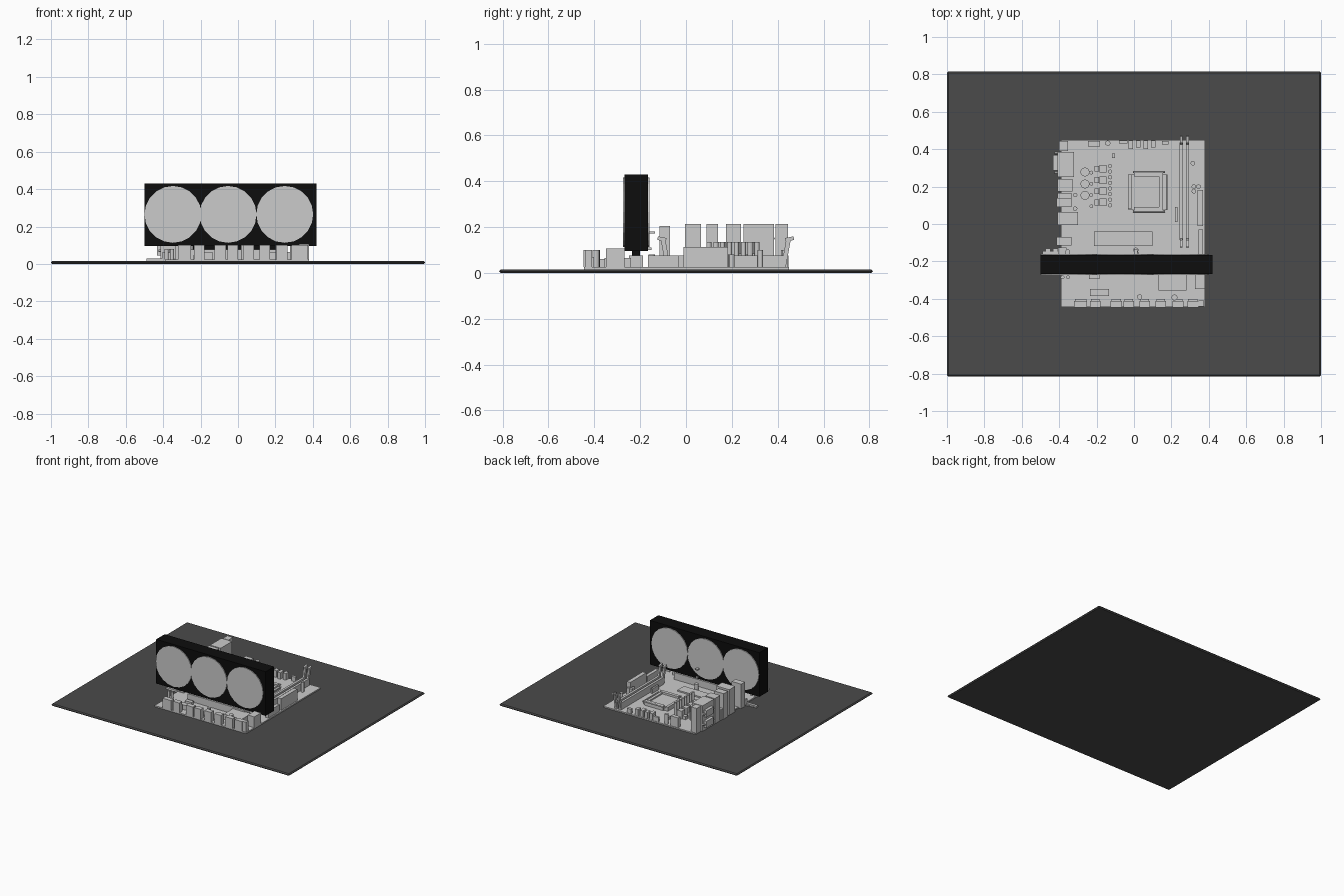
import bpy, math

def material(name, v):
    m = bpy.data.materials.new(name)
    m.diffuse_color = (v, v, v, 1)
    return m

DARK, BLACK = material("dark_grey", 0.07), material("black", 0.004)
TOP = 0.025  # top surface of the circuit board

def box(name, x, y, z, mat=None, bevel=0, rot=(0, 0, 0)):
    """Box from (min, max) ranges."""
    bpy.ops.mesh.primitive_cube_add(size=1, location=[sum(r) / 2 for r in (x, y, z)], rotation=rot)
    o = bpy.context.object
    o.name = name
    o.scale = [r[1] - r[0] for r in (x, y, z)]
    bpy.ops.object.transform_apply(location=False, rotation=False, scale=True)
    if mat:
        o.data.materials.append(mat)
    if bevel:
        b = o.modifiers.new("Bevel", 'BEVEL')
        b.width, b.segments = bevel, 1
    return o

def cyl(name, loc, r, h, sides=16, rot=(0, 0, 0)):
    bpy.ops.mesh.primitive_cylinder_add(vertices=sides, radius=r, depth=h, location=loc, rotation=rot)
    bpy.context.object.name = name
    return bpy.context.object

def cap(name, x, y, r, top):
    return cyl(name, (x, y, (TOP + top) / 2), r, top - TOP, 14)

# Base plate and circuit board
box("base_plate", (-1, 1), (-0.815, 0.815), (0, 0.016), DARK, 0.007)
box("circuit_board", (-0.39, 0.38), (-0.445, 0.45), (0.014, TOP))

# Graphics card with three discs on each face, edge connector and slot
box("graphics_card", (-0.5, 0.42), (-0.268, -0.166), (0.095, 0.43), BLACK)
for x in (-0.348, -0.053, 0.25):
    for y in (-0.268, -0.166):
        cyl("fan_disc", (x, y, 0.265), 0.152, 0.012, 20, (math.pi / 2, 0, 0))
box("card_edge_connector", (-0.24, 0.22), (-0.235, -0.2), (0.07, 0.1), BLACK)
box("card_slot", (-0.25, 0.23), (-0.248, -0.187), (TOP, 0.077))
box("card_bracket_foot", (-0.49, -0.34), (-0.165, -0.145), (0.016, 0.03))
for x in (-0.47, -0.43):
    box("bracket_tab", (x, x + 0.02), (-0.165, -0.135), (0.016, 0.024))
# Small clip behind the card
box("clip_stem", (0.0, 0.02), (-0.166, -0.135), (0.172, 0.18))
box("clip_foot", (0.01, 0.025), (-0.166, -0.15), (0.1, 0.112))

# Rear ports along the left edge: x0, x1, y0, y1, top
PORTS = [(-0.40, -0.353, 0.39, 0.444, 0.213), (-0.41, -0.32, 0.25, 0.385, 0.213),
         (-0.41, -0.33, 0.175, 0.24, 0.213), (-0.415, -0.335, 0.09, 0.14, 0.213),
         (-0.41, -0.335, 0.14, 0.165, 0.1), (-0.41, -0.30, -0.005, 0.065, 0.213),
         (-0.415, -0.335, -0.115, -0.07, 0.205), (-0.405, -0.36, -0.16, -0.125, 0.06)]
for x0, x1, y0, y1, z in PORTS:
    box("rear_port", (x0, x1), (y0, y1), (0.02, z))
for z in (0.07, 0.15):
    box("video_socket", (-0.432, -0.41), (0.285, 0.37), (z - 0.025, z + 0.025))
    for y in (0.275, 0.38):
        cyl("socket_screw", (-0.415, y, z), 0.008, 0.02, 6, (0, math.pi / 2, 0))

# Processor socket: base, frame, plate and levers
box("processor_socket", (-0.03, 0.17), (0.075, 0.265), (TOP, 0.045))
for y in (0.07, 0.255):
    box("socket_frame_bar", (0.0, 0.155), (y, y + 0.02), (TOP, 0.06))
for x in (-0.033, 0.135):
    box("socket_frame_side", (x, x + 0.02), (0.08, 0.265), (TOP, 0.055))
for y in (0.068, 0.278):
    cyl("socket_lever", (0.08, y, 0.055), 0.006, 0.17, 8, (0, math.pi / 2, 0))
cyl("socket_side_lever", (0.175, 0.17, 0.045), 0.005, 0.19, 8, (math.pi / 2, 0, 0))

# Power stage: chokes, transistors and capacitors
for i in range(4):
    y = 0.295 - i * 0.06
    box("choke", (-0.185, -0.147), (y - 0.02, y + 0.02), (TOP, 0.085))
    box("transistor", (-0.212, -0.188), (y - 0.015, y + 0.015), (TOP, 0.05))
    cap("small_capacitor", -0.228, y - 0.02, 0.01, 0.08)
    for d in (-0.015, 0.015):
        cap("small_capacitor", -0.128, y + d, 0.011, 0.135)
for y in (0.278, 0.214, 0.153):
    cap("large_capacitor", -0.262, y, 0.024, 0.135)
cap("small_capacitor", -0.315, 0.082, 0.012, 0.1)
cap("small_capacitor", -0.315, 0.155, 0.012, 0.1)

# Memory slots with tilted end latches
for x in (0.252, 0.286):
    box("memory_slot", (x - 0.009, x + 0.009), (-0.085, 0.435), (TOP, 0.077))
    for y, s in ((-0.09, 1), (0.437, -1)):
        box("memory_latch", (x - 0.007, x + 0.007), (y - 0.01, y + 0.01), (0.03, 0.15),
            rot=(0.18 * s, 0, 0))
        ty = y - 0.015 * s
        box("latch_tip", (x - 0.007, x + 0.007), (ty - 0.019, ty + 0.019), (0.14, 0.156),
            rot=(-0.2 * s, 0, 0))

# Power sockets and other edge connectors: x0, x1, y0, y1, top
OTHERS = [(0.34, 0.37, -0.01, 0.183, 0.113), (0.345, 0.37, -0.165, -0.03, 0.077),
          (0.22, 0.233, 0.012, 0.09, 0.06), (-0.245, -0.183, 0.415, 0.445, 0.1),
          (-0.117, -0.101, 0.262 + 0.09, 0.376, 0.045), (0.15, 0.185, 0.425, 0.445, 0.06),
          (-0.235, -0.135, -0.385, -0.348, 0.06), (-0.24, -0.185, -0.295, -0.265, 0.045),
          (0.13, 0.28, -0.355, -0.24, 0.065), (0.325, 0.38, -0.348, -0.268, 0.107)]
for x0, x1, y0, y1, z in OTHERS:
    box("connector", (x0, x1), (y0, y1), (TOP, z))
box("storage_slot", (-0.215, 0.1), (-0.118, -0.04), (TOP, 0.035))
for i in range(4):
    box("top_header", (-0.03 + i * 0.04, -0.005 + i * 0.04), (0.4 + 0.01 * (i % 2), 0.447), (TOP, 0.075))
box("top_header", (-0.08, -0.035), (0.43, 0.447), (TOP, 0.06))

# Front row of headers
for x, w in ((-0.32, 0.07), (-0.235, 0.055), (-0.125, 0.06), (-0.055, 0.055),
             (0.03, 0.055), (0.115, 0.055), (0.205, 0.06), (0.285, 0.06)):
    box("front_header", (x, x + w), (-0.447, -0.412), (TOP, 0.1))
    box("header_lip", (x + 0.005, x + w - 0.005), (-0.412, -0.402), (TOP, 0.07))
box("front_corner_header", (0.345, 0.375), (-0.44, -0.41), (TOP, 0.1))

# Loose round capacitors
for x, y, r, z in ((0.03, -0.39, 0.014, 0.1), (0.217, -0.393, 0.016, 0.1),
                   (-0.382, -0.285, 0.01, 0.08), (-0.353, -0.285, 0.01, 0.08),
                   (-0.14, 0.432, 0.014, 0.1), (0.315, 0.325, 0.012, 0.1),
                   (0.32, 0.2, 0.012, 0.08), (0.345, 0.2, 0.012, 0.08),
                   (0.32, 0.175, 0.012, 0.08), (0.01, -0.14, 0.014, 0.07),
                   (-0.355, -0.15, 0.014, 0.08)):
    cap("round_capacitor", x, y, r, z)
